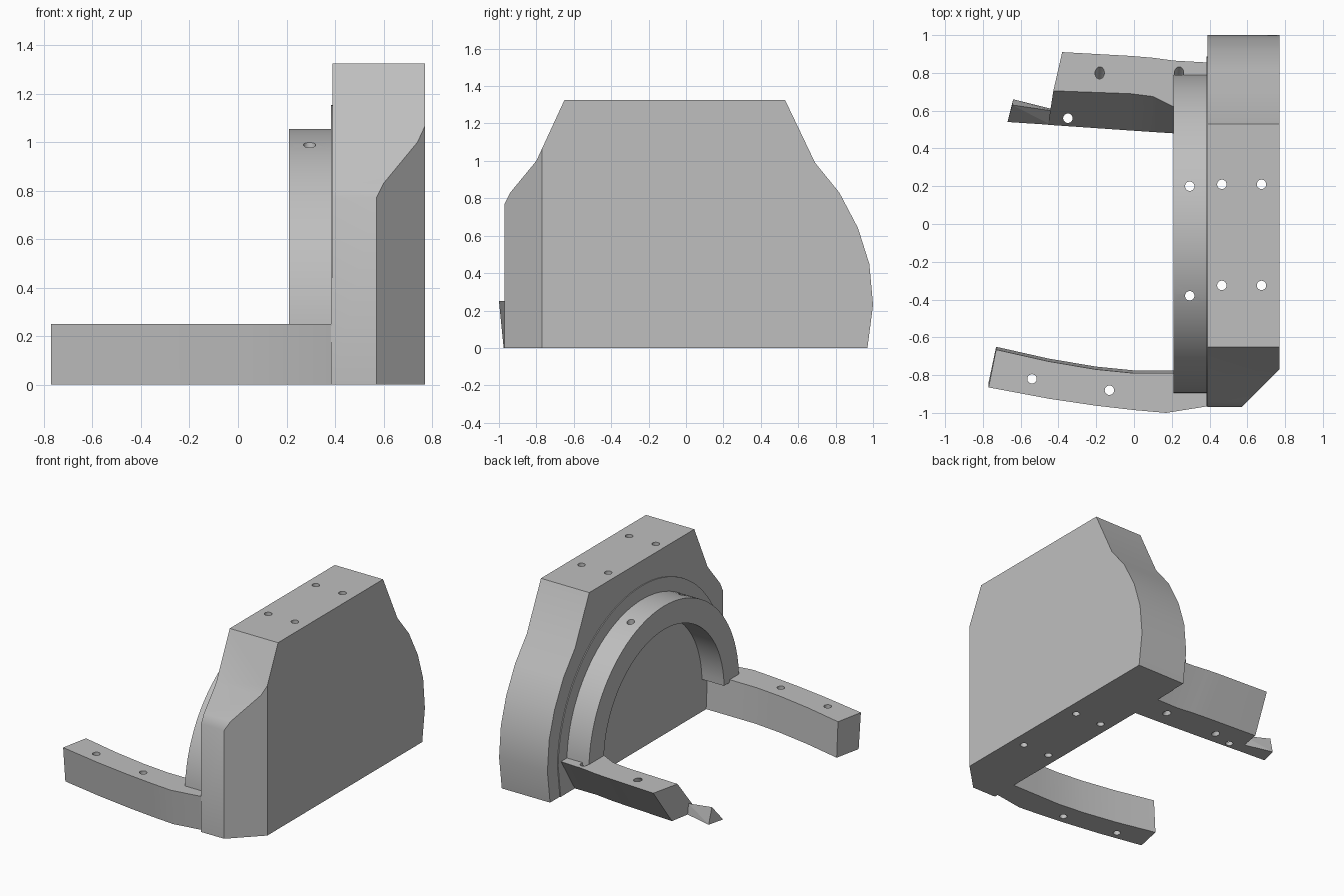
import bpy, bmesh, math
from mathutils import Vector

if "Cube" in bpy.data.objects:
    bpy.data.objects.remove(bpy.data.objects["Cube"])

grey = bpy.data.materials.new("plain_grey")
grey.use_nodes = True
grey.diffuse_color = (0.52, 0.52, 0.52, 1)
grey.node_tree.nodes["Principled BSDF"].inputs["Base Color"].default_value = grey.diffuse_color

ARCH_Y, ARCH_Z = -0.0525, 0.2125
ARM_TOP = 0.25


def finish(name, bm):
    bmesh.ops.recalc_face_normals(bm, faces=bm.faces)
    mesh = bpy.data.meshes.new(name)
    bm.to_mesh(mesh)
    bm.free()
    mesh.materials.append(grey)
    ob = bpy.data.objects.new(name, mesh)
    bpy.context.collection.objects.link(ob)
    return ob


def loft(bm, sections):
    """Skin a row of equal cross-sections and cap both ends."""
    rings = [[bm.verts.new(p) for p in s] for s in sections]
    n = len(rings[0])
    for a, b in zip(rings, rings[1:]):
        for i in range(n):
            j = (i + 1) % n
            bm.faces.new((a[i], a[j], b[j], b[i]))
    bm.faces.new(rings[0])
    bm.faces.new(rings[-1])
    return bm


def extrude_x(profile, x0, x1):
    return loft(bmesh.new(), [[(x, y, z) for y, z in profile] for x in (x0, x1)])


def slice_off(bm, point, normal):
    geom = bm.verts[:] + bm.edges[:] + bm.faces[:]
    cut = bmesh.ops.bisect_plane(bm, geom=geom, plane_co=point, plane_no=normal, clear_outer=True)
    edges = [e for e in cut["geom_cut"] if isinstance(e, bmesh.types.BMEdge)]
    bmesh.ops.holes_fill(bm, edges=edges)


def arc(radius, steps=48):
    """Arch points from the back foot to the front foot."""
    start = math.asin((ARM_TOP - 0.02 - ARCH_Z) / radius)
    angles = [start + (math.pi - 2 * start) * i / steps for i in range(steps + 1)]
    return [(ARCH_Y + radius * math.cos(a), ARCH_Z + radius * math.sin(a)) for a in angles]


def drill(ob, holes, radius=0.025):
    """Bore round holes, each given by its two end points."""
    bm = bmesh.new()
    for a, b in holes:
        axis = Vector(b) - Vector(a)
        side = axis.orthogonal().normalized() * radius
        other = axis.normalized().cross(side)
        circle = [Vector(a) + side * math.cos(t * math.pi / 12) + other * math.sin(t * math.pi / 12)
                  for t in range(24)]
        loft(bm, [circle, [p + axis for p in circle]])
    cutter = finish("hole_cutter", bm)
    cutter.hide_render = True
    mod = ob.modifiers.new("holes", "BOOLEAN")
    mod.operation, mod.solver, mod.object = "DIFFERENCE", "EXACT", cutter
    bpy.context.view_layer.objects.active = ob
    bpy.ops.object.modifier_apply(modifier=mod.name)
    bpy.data.objects.remove(cutter)


def smooth(ob):
    bpy.ops.object.select_all(action="DESELECT")
    ob.select_set(True)
    bpy.context.view_layer.objects.active = ob
    bpy.ops.object.shade_smooth_by_angle(angle=math.radians(30))


def upright(x, y, z0, z1):
    return (x, y, z0), (x, y, z1)


# Main block with a chamfered front corner
block_profile = [(-0.97, 0), (-0.97, 0.77), (-0.94, 0.83), (-0.80, 1.0), (-0.65, 1.325),
                 (0.53, 1.325), (0.69, 0.99), (0.82, 0.83), (0.92, 0.64), (0.98, 0.45),
                 (1.0, 0.23), (0.97, 0)]
bm = extrude_x(block_profile, 0.39, 0.77)
slice_off(bm, (0.57, -0.97, 0), (1, -1, 0))
block = finish("main_block", bm)
drill(block, [upright(x, y, -0.1, 1.5) for x in (0.465, 0.675) for y in (0.21, -0.325)])

# Thin round backing plate behind the arch
bm = extrude_x([(0.86, 0)] + arc(0.94) + [(-0.99, 0)], 0.384, 0.392)
slice_off(bm, (0, -0.965, 0), (0, -1, 0))
plate = finish("backing_plate", bm)

# Arch
arch = finish("arch", extrude_x(arc(0.8425) + arc(0.675)[::-1], 0.21, 0.388))
drill(arch, [upright(0.295, y, 0.5, 1.2) for y in (0.2, -0.38)])

# Front arm: outer and inner edge points along its length
front_edges = [((0.39, -0.965), (0.39, -0.79)), ((0.17, -1.0), (0.17, -0.79)),
               ((0.0, -0.985), (0.0, -0.79)), ((-0.2, -0.962), (-0.2, -0.77)),
               ((-0.45, -0.925), (-0.45, -0.728)), ((-0.77, -0.865), (-0.73, -0.665))]
front_arm = finish("front_arm", loft(bmesh.new(), [
    [(*o, ARM_TOP), (*i, ARM_TOP), (i[0], i[1] + 0.015, 0), (o[0], o[1] + 0.025, 0)]
    for o, i in front_edges]))
drill(front_arm, [upright(x, y, -0.1, 0.4) for x, y in ((-0.54, -0.82), (-0.13, -0.88))])

# Back arm: leaning section, given as top outer, top inner, foot inner, foot outer
back_edges = [((0.39, 0.855), (0.39, 0.615), (0.39, 0.47), (0.39, 0.70)),
              ((0.21, 0.865), (0.21, 0.62), (0.21, 0.48), (0.21, 0.70)),
              ((0.1, 0.88), (0.1, 0.675), (0.1, 0.487), (0.1, 0.715)),
              ((-0.02, 0.89), (-0.02, 0.69), (-0.02, 0.495), (-0.02, 0.725)),
              ((-0.38, 0.91), (-0.427, 0.705), (-0.455, 0.525), (-0.415, 0.75))]
back_arm = finish("back_arm", loft(bmesh.new(), [
    [(*p, z) for p, z in zip(s, (ARM_TOP, ARM_TOP, 0, 0))] for s in back_edges]))
drill(back_arm, [((x, 0.88, 0.35), (x - 0.03, 0.52, -0.1)) for x in (-0.175, 0.245)]
      + [upright(-0.35, 0.56, -0.1, 0.4)])

# Pointed broken tip of the back arm
bm = bmesh.new()
for p in [(-0.67, 0.54, 0), (-0.64, 0.66, 0), (-0.645, 0.63, 0.115),
          (-0.44, 0.525, 0), (-0.44, 0.61, 0), (-0.44, 0.6, 0.075)]:
    bm.verts.new(p)
bmesh.ops.convex_hull(bm, input=bm.verts[:])
finish("back_arm_tip", bm)

for ob in (block, plate, arch, front_arm, back_arm):
    smooth(ob)
